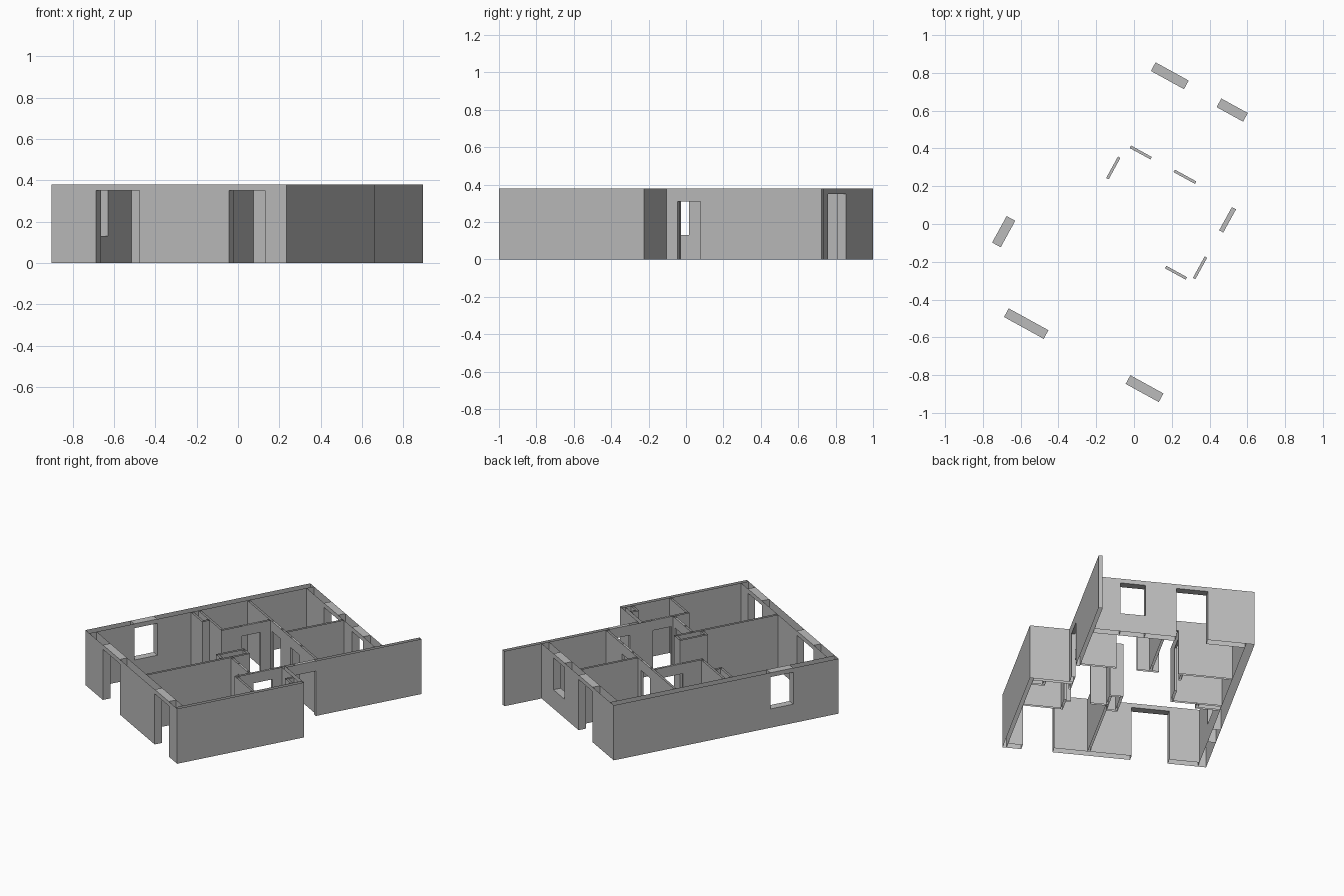
import bpy
import bmesh
from math import radians
from mathutils import Matrix

cube = bpy.data.objects.get("Cube")
if cube:
    bpy.data.objects.remove(cube, do_unlink=True)

plaster = bpy.data.materials.new("grey plaster")
plaster.use_nodes = True
GREY = (0.5, 0.5, 0.5, 1)
plaster.diffuse_color = GREY
plaster.node_tree.nodes["Principled BSDF"].inputs["Base Color"].default_value = GREY

TURN = Matrix.Rotation(radians(-28.8), 4, 'Z')   # plan is turned on the ground
TOP = 0.38
THICK, MID, THIN = 0.052, 0.025, 0.015           # wall thicknesses
WINDOW, TALL, DOOR = (0.13, 0.35), (0, 0.35), (0, 0.31)   # sill and head


def block(bm, lo, hi, top=False, bottom=False):
    """Box whose upper and lower faces are optional."""
    size = [b - a for a, b in zip(lo, hi)]
    mid = [(a + b) / 2 for a, b in zip(lo, hi)]
    mat = TURN @ Matrix.Translation(mid) @ Matrix.Diagonal((*size, 1))
    verts = bmesh.ops.create_cube(bm, size=1, matrix=mat)["verts"]
    bm.normal_update()
    drop = [f for f in {f for v in verts for f in v.link_faces}
            if (f.normal.z > 0.9 and not top) or (f.normal.z < -0.9 and not bottom)]
    bmesh.ops.delete(bm, geom=drop, context='FACES_ONLY')


def wall(name, axis, pos, thick, start, end, openings=()):
    """Open-topped wall along an axis; openings are (centre, width, (sill, head))."""
    bm = bmesh.new()

    def part(a, b, z0, z1, **caps):
        p, q = pos - thick / 2, pos + thick / 2
        if axis == 'u':
            block(bm, (a, p, z0), (b, q, z1), **caps)
        else:
            block(bm, (p, a, z0), (q, b, z1), **caps)

    at = start
    for centre, width, (sill, head) in sorted(openings):
        a, b = centre - width / 2, centre + width / 2
        part(at, a, 0, TOP)
        part(a, b, head, TOP, top=True, bottom=True)
        if sill:
            part(a, b, 0, sill, top=True)
        at = b
    part(at, end, 0, TOP)
    mesh = bpy.data.meshes.new(name)
    bm.to_mesh(mesh)
    bm.free()
    mesh.materials.append(plaster)
    obj = bpy.data.objects.new(name, mesh)
    bpy.context.collection.objects.link(obj)


# Outer walls
wall("left_wall", 'v', -0.585, THICK, -0.763, 0.805, [(-0.368, 0.16, WINDOW)])
wall("front_wall", 'u', -0.737, THICK, -0.559, 0.663,
     [(-0.246, 0.24, TALL), (0.469, 0.2, TALL)])
wall("back_wall", 'u', 0.779, THICK, -0.559, 0.411,
     [(-0.212, 0.2, TALL), (0.165, 0.16, WINDOW)])
wall("right_wall", 'v', 0.6755, MID, -0.763, 0.122)
wall("step_wall", 'u', 0.1095, MID, 0.411, 0.663)
wall("entrance_wall", 'v', 0.4235, MID, 0.122, 1.065, [(0.258, 0.14, DOOR)])

# Inner partitions
wall("bedroom_wall", 'u', 0.349, THIN, -0.559, 0.411,
     [(-0.151, 0.125, DOOR), (0.116, 0.13, DOOR)])
wall("bedroom_divider", 'v', -0.036, THIN, 0.356, 0.753)
wall("left_bath_side", 'v', -0.239, THIN, 0, 0.342, [(0.207, 0.13, DOOR)])
wall("left_bath_front", 'u', 0.007, THIN, -0.559, -0.246)
wall("living_divider", 'v', 0.147, THIN, -0.711, -0.112)
wall("kitchen_wall", 'u', -0.119, THIN, 0.154, 0.411, [(0.319, 0.125, DOOR)])
wall("right_bath_side", 'v', 0.418, THIN, -0.225, 0.097, [(-0.035, 0.13, DOOR)])
wall("right_bath_front", 'u', -0.218, THIN, 0.425, 0.663)

# Service shafts: two thin walls closing a corner
wall("left_shaft_front", 'u', -0.045, THIN, -0.559, -0.4)
wall("left_shaft_side", 'v', -0.408, THIN, -0.038, 0)
wall("hall_shaft_front", 'u', -0.18, THIN, 0.07, 0.14)
wall("hall_shaft_side", 'v', 0.077, THIN, -0.173, 0.007)
wall("hall_shaft_back", 'u', 0, THIN, 0.084, 0.154)
wall("hall_shaft_end", 'v', 0.147, THIN, -0.112, -0.007)
wall("bath_shaft_front", 'u', 0.05, THIN, 0.58, 0.663)
wall("bath_shaft_side", 'v', 0.587, THIN, 0.057, 0.097)
